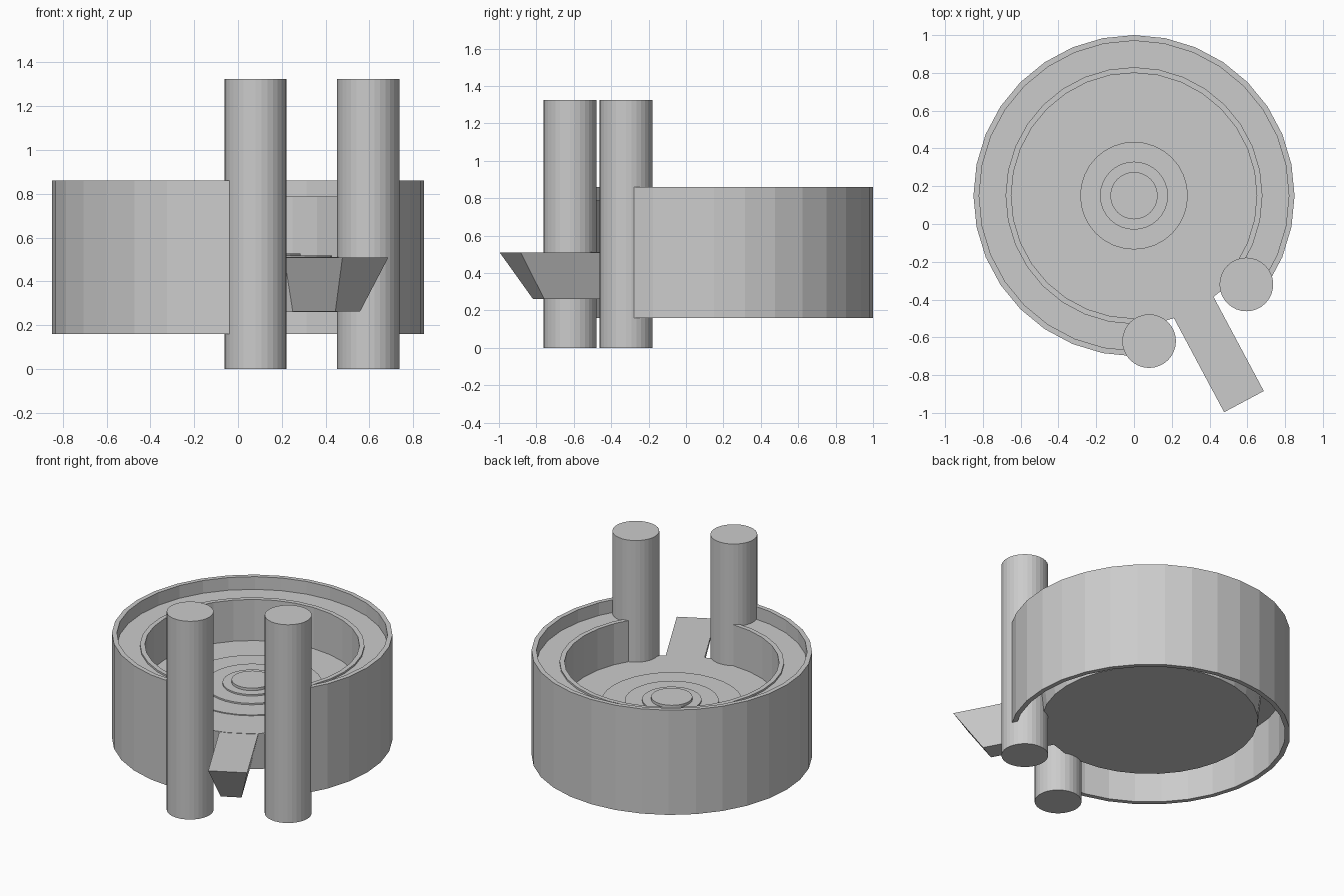
import bpy, bmesh
from math import sin, cos, radians

if "Cube" in bpy.data.objects:
    bpy.data.objects.remove(bpy.data.objects["Cube"])

CX, CY = 0.0, 0.15      # centre of the round platform
STEP = 11.25            # 32-sided circles


def finish(name, bm):
    bmesh.ops.recalc_face_normals(bm, faces=bm.faces)
    me = bpy.data.meshes.new(name)
    bm.to_mesh(me)
    bm.free()
    ob = bpy.data.objects.new(name, me)
    bpy.context.collection.objects.link(ob)
    return ob


def disc(name, x, y, r, z0, z1, r_bottom=None):
    bm = bmesh.new()
    bmesh.ops.create_cone(bm, cap_ends=True, segments=32,
                          radius1=r_bottom or r, radius2=r, depth=z1 - z0)
    bmesh.ops.translate(bm, verts=bm.verts, vec=(x, y, (z0 + z1) / 2))
    return finish(name, bm)


def arc_sweep(name, profile, start, steps):
    """Sweep a closed (radius, z) profile around the platform centre, capped."""
    bm = bmesh.new()
    rows = []
    for i in range(steps + 1):
        a = radians(start + i * STEP)
        rows.append([bm.verts.new((CX + r * cos(a), CY + r * sin(a), z))
                     for r, z in profile])
    n = len(profile)
    for a, b in zip(rows, rows[1:]):
        for j in range(n):
            k = (j + 1) % n
            bm.faces.new((a[j], b[j], b[k], a[k]))
    bm.faces.new(rows[0])
    bm.faces.new(rows[-1])
    return finish(name, bm)


# Ring wall: outer parapet, sunken walkway, inner lip, open towards the ramp
arc_sweep("ring_wall",
          [(0.85, 0.16), (0.85, 0.86), (0.82, 0.86), (0.82, 0.775),
           (0.68, 0.775), (0.68, 0.787), (0.65, 0.787), (0.65, 0.50),
           (0.82, 0.50), (0.82, 0.16)], -33.75, 27)

# Floor and its shallow central steps
disc("floor", CX, CY, 0.685, 0.26, 0.512, 0.654)
for i, (r, z) in enumerate([(0.43, 0.518), (0.285, 0.528),
                            (0.18, 0.538), (0.125, 0.555)]):
    disc(f"floor_step_{i + 1}", CX, CY, r, 0.45, z)

# Gate pillars
disc("pillar_left", 0.08, -0.62, 0.142, 0.0, 1.325)
disc("pillar_right", 0.595, -0.32, 0.142, 0.0, 1.325)

# Entrance ramp: a beam narrowing downwards with an undercut end
bm = bmesh.new()
a = radians(-61.9)
for length, half, z in [(0.5, 0.119, 0.51), (1.236, 0.119, 0.51),
                        (0.5, 0.064, 0.262), (1.064, 0.064, 0.262)]:
    for s in (-half, half):
        bm.verts.new((CX + length * cos(a) - s * sin(a),
                      CY + length * sin(a) + s * cos(a), z))
bmesh.ops.convex_hull(bm, input=bm.verts)
bmesh.ops.dissolve_limit(bm, angle_limit=0.02, verts=bm.verts, edges=bm.edges)
finish("ramp", bm)
